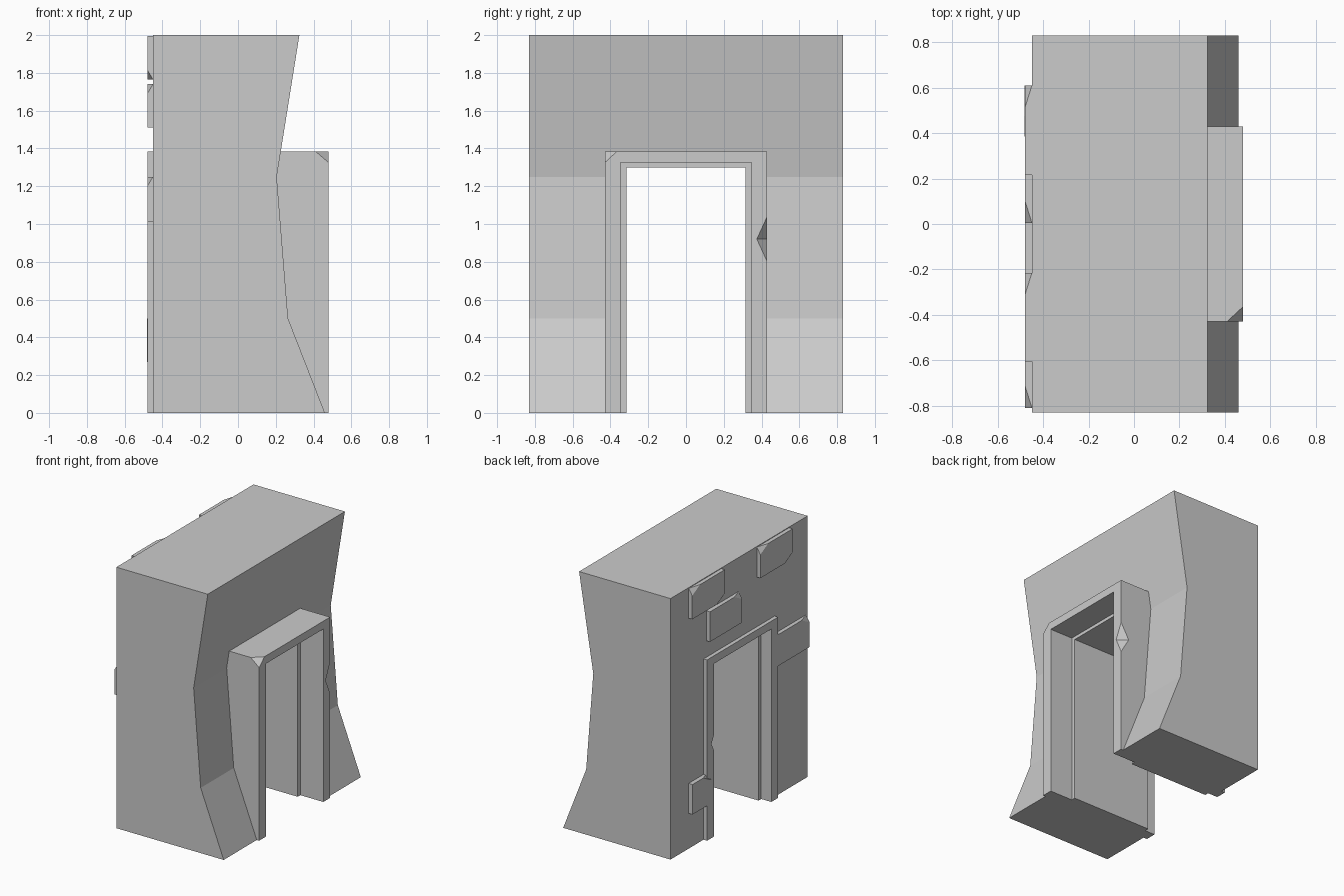
import bpy, bmesh
from mathutils import Vector

cube = bpy.data.objects.get("Cube")
if cube:
    bpy.data.objects.remove(cube, do_unlink=True)

stone = bpy.data.materials.new("grey_stone")
stone.use_nodes = True
grey = (0.6, 0.6, 0.6, 1)
stone.diffuse_color = grey
stone.node_tree.nodes["Principled BSDF"].inputs["Base Color"].default_value = grey


def finish(name, bm):
    bmesh.ops.recalc_face_normals(bm, faces=bm.faces)
    mesh = bpy.data.meshes.new(name)
    bm.to_mesh(mesh)
    bm.free()
    mesh.materials.append(stone)
    ob = bpy.data.objects.new(name, mesh)
    bpy.context.collection.objects.link(ob)
    return ob


def extrude(points, offset):
    bm = bmesh.new()
    face = bm.faces.new([bm.verts.new(p) for p in points])
    res = bmesh.ops.extrude_face_region(bm, geom=[face], use_keep_orig=True)
    verts = [g for g in res["geom"] if isinstance(g, bmesh.types.BMVert)]
    bmesh.ops.translate(bm, verts=verts, vec=offset)
    return bm


def arch(x0, x1, outer, top, inner, inner_top):
    """Door-shaped band in the yz plane, extruded along x."""
    outline = [(-outer, 0), (-outer, top), (outer, top), (outer, 0),
               (inner, 0), (inner, inner_top), (-inner, inner_top), (-inner, 0)]
    return extrude([(x0, y, z) for y, z in outline], (x1 - x0, 0, 0))


def chip(bm, a, b, c, keep):
    """Slice off the corner beyond the plane abc, away from the point keep."""
    a, b, c = Vector(a), Vector(b), Vector(c)
    normal = (b - a).cross(c - a).normalized()
    if normal.dot(Vector(keep) - a) > 0:
        normal.negate()
    cut = bmesh.ops.bisect_plane(bm, geom=bm.verts[:] + bm.edges[:] + bm.faces[:],
                                 plane_co=a, plane_no=normal, clear_outer=True)
    edges = [g for g in cut["geom_cut"] if isinstance(g, bmesh.types.BMEdge)]
    bmesh.ops.holes_fill(bm, edges=edges, sides=0)


def subtract(ob, cutter):
    cutter.hide_render = True
    cutter.hide_set(True)
    mod = ob.modifiers.new("cut", "BOOLEAN")
    mod.operation = "DIFFERENCE"
    mod.solver = "EXACT"
    mod.object = cutter
    bpy.context.view_layer.objects.active = ob
    bpy.ops.object.modifier_apply(modifier=mod.name)
    bpy.data.objects.remove(cutter, do_unlink=True)


# Wall: bent side profile with a doorway cut through
profile = [(-0.45, 0), (0.46, 0), (0.265, 0.5), (0.205, 1.25), (0.325, 2), (-0.45, 2)]
wall = finish("wall", extrude([(x, -0.83, z) for x, z in profile], (0, 1.66, 0)))
hole = [(-0.39, -0.1), (0.39, -0.1), (0.39, 1.35), (-0.39, 1.35)]
subtract(wall, finish("doorway_cutter", extrude([(-1, y, z) for y, z in hole], (2, 0, 0))))

# Door frame with one broken top corner and nicked edges
bm = arch(-0.48, 0.48, 0.43, 1.385, 0.347, 1.325)
chip(bm, (0.48, -0.43, 1.325), (0.48, -0.365, 1.385), (0.41, -0.43, 1.385), (0, 0, 1))
frame = finish("door_frame", bm)
nicks = [((0.48, 0.43, 0.92), (0.07, 0.055, 0.12)),
         ((-0.48, 0.347, 0.72), (0.04, 0.03, 0.06))]
for centre, size in nicks:
    bm = bmesh.new()
    c = Vector(centre)
    ring = [bm.verts.new(c + Vector((i * size[0], j * size[1], 0)))
            for i, j in ((1, 0), (0, 1), (-1, 0), (0, -1))]
    for s in (1, -1):
        tip = bm.verts.new(c + Vector((0, 0, s * size[2])))
        for i in range(4):
            bm.faces.new((ring[i], ring[(i + 1) % 4], tip))
    subtract(frame, finish("nick_cutter", bm))

# Narrower lining inside the frame
finish("door_lining", arch(-0.395, 0.285, 0.37, 1.34, 0.315, 1.30))

# Raised bricks: y range, z range, chipped corners as (y side, z side)
bricks = [("upper_left", 0.215, 0.61, 1.765, 1.995, [(1, 1), (-1, -1)]),
          ("middle", 0.005, 0.395, 1.51, 1.74, [(-1, 1)]),
          ("upper_right", -0.605, -0.215, 1.765, 1.995, [(1, 1), (-1, -1)]),
          ("side", -0.81, -0.42, 1.01, 1.25, [(-1, 1)]),
          ("lower", 0.385, 0.61, 0.27, 0.5, [(-1, 1)])]
for name, y0, y1, z0, z1, corners in bricks:
    face_x = -0.483 if name == "lower" else -0.48
    bm = extrude([(face_x, y0, z0), (face_x, y1, z0), (face_x, y1, z1), (face_x, y0, z1)],
                 (-0.44 - face_x, 0, 0))
    for sy, sz in corners:
        y, z = (y1 if sy > 0 else y0), (z1 if sz > 0 else z0)
        chip(bm, (face_x, y, z - sz * 0.05), (face_x, y - sy * 0.095, z), (-0.45, y, z),
             (face_x, (y0 + y1) / 2, (z0 + z1) / 2))
    finish(name + "_brick", bm)
